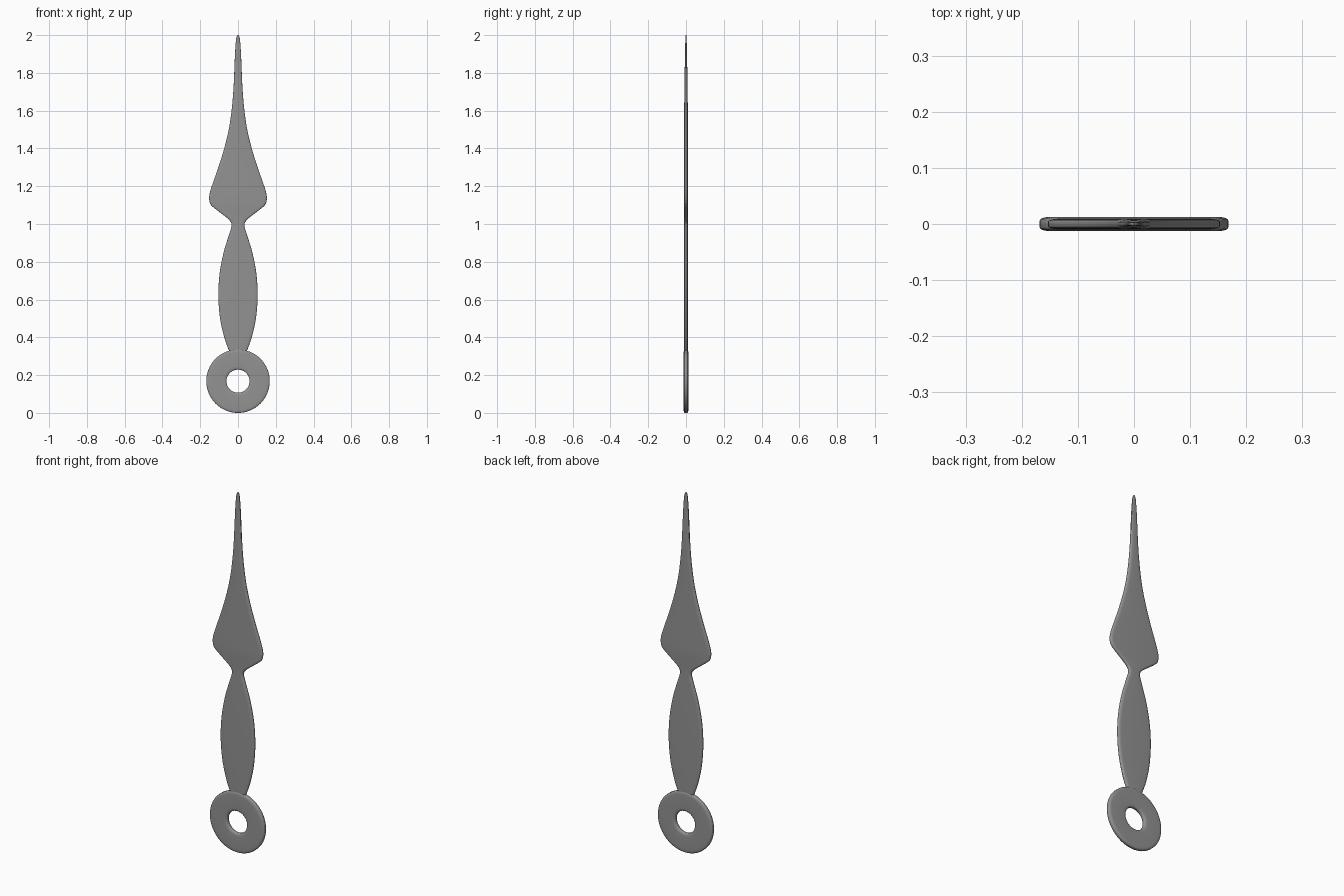
import bpy, bmesh, math

if "Cube" in bpy.data.objects:
    bpy.data.objects.remove(bpy.data.objects["Cube"])

HUB_Z, R_OUT, R_IN, T = 0.168, 0.168, 0.061, 0.0125

# Dark grey metal
metal = bpy.data.materials.new("dark_metal")
metal.diffuse_color = (0.29, 0.29, 0.29, 1)
metal.use_nodes = True
metal.node_tree.nodes["Principled BSDF"].inputs["Base Color"].default_value = metal.diffuse_color


def make_object(name, bm):
    bmesh.ops.recalc_face_normals(bm, faces=bm.faces)
    mesh = bpy.data.meshes.new(name)
    bm.to_mesh(mesh)
    bm.free()
    mesh.materials.append(metal)
    obj = bpy.data.objects.new(name, mesh)
    bpy.context.collection.objects.link(obj)
    bpy.ops.object.select_all(action='DESELECT')
    obj.select_set(True)
    bpy.context.view_layer.objects.active = obj
    bpy.ops.object.shade_smooth_by_angle(angle=math.radians(40))
    return obj


def skin(bm, rings, closed):
    n = len(rings)
    for i in range(n if closed else n - 1):
        a, b = rings[i], rings[(i + 1) % n]
        for j in range(len(a)):
            k = (j + 1) % len(a)
            bm.faces.new((a[j], a[k], b[k], b[j]))


def rounded_section(x0, x1, t, bx, by, steps=4):
    """Thin rounded rectangle as (x, y) points."""
    corners = [(x1 - bx, t - by, 0), (x0 + bx, t - by, 90),
               (x0 + bx, by - t, 180), (x1 - bx, by - t, 270)]
    return [(cx + bx * math.cos(math.radians(a + 90 * s / steps)),
             cy + by * math.sin(math.radians(a + 90 * s / steps)))
            for cx, cy, a in corners for s in range(steps + 1)]


# Hub: flat washer with softly rounded rims, turned about the y axis
bm = bmesh.new()
section = rounded_section(R_IN, R_OUT, T, 0.018, 0.006)
rings = []
for i in range(96):
    a = 2 * math.pi * i / 96
    rings.append([bm.verts.new((r * math.cos(a), y, HUB_Z + r * math.sin(a)))
                  for r, y in section])
skin(bm, rings, True)
make_object("hub_ring", bm)

# Blade outline: height, half width
outline = [(0.30, 0.035), (0.34, 0.052), (0.40, 0.073), (0.50, 0.095),
           (0.62, 0.104), (0.74, 0.097), (0.85, 0.076), (0.92, 0.055),
           (0.96, 0.042), (0.985, 0.035), (1.005, 0.036), (1.025, 0.050),
           (1.06, 0.094), (1.095, 0.138), (1.112, 0.149), (1.14, 0.153),
           (1.17, 0.148), (1.20, 0.139), (1.30, 0.104), (1.40, 0.073),
           (1.50, 0.049), (1.60, 0.034), (1.70, 0.025), (1.80, 0.020),
           (1.90, 0.016), (1.96, 0.012), (1.985, 0.009), (1.996, 0.005),
           (2.0, 0.001)]


def smooth(pts, steps=4):
    """Cubic interpolation through the outline points."""
    def slope(i):
        a, b = pts[max(i - 1, 0)], pts[min(i + 1, len(pts) - 1)]
        return (b[1] - a[1]) / (b[0] - a[0])
    out = []
    for i in range(len(pts) - 1):
        (z0, w0), (z1, w1) = pts[i], pts[i + 1]
        h = z1 - z0
        for s in range(steps):
            u = s / steps
            w = ((2*u**3 - 3*u**2 + 1) * w0 + (u**3 - 2*u**2 + u) * h * slope(i)
                 + (3*u**2 - 2*u**3) * w1 + (u**3 - u**2) * h * slope(i + 1))
            out.append((z0 + h * u, w))
    return out + [pts[-1]]


# Blade: rounded flat sections, thinning towards the tip
bm = bmesh.new()
rings = []
for z, w in smooth(outline):
    t = 0.0095 - 0.0065 * max(0, (z - 1.6) / 0.4) ** 1.5
    rings.append([bm.verts.new((x, y, z)) for x, y in
                  rounded_section(-w, w, t, min(0.018, w * 0.7), t * 0.6)])
skin(bm, rings, False)
bm.faces.new(rings[0])
bm.faces.new(rings[-1])
make_object("hand_blade", bm)
